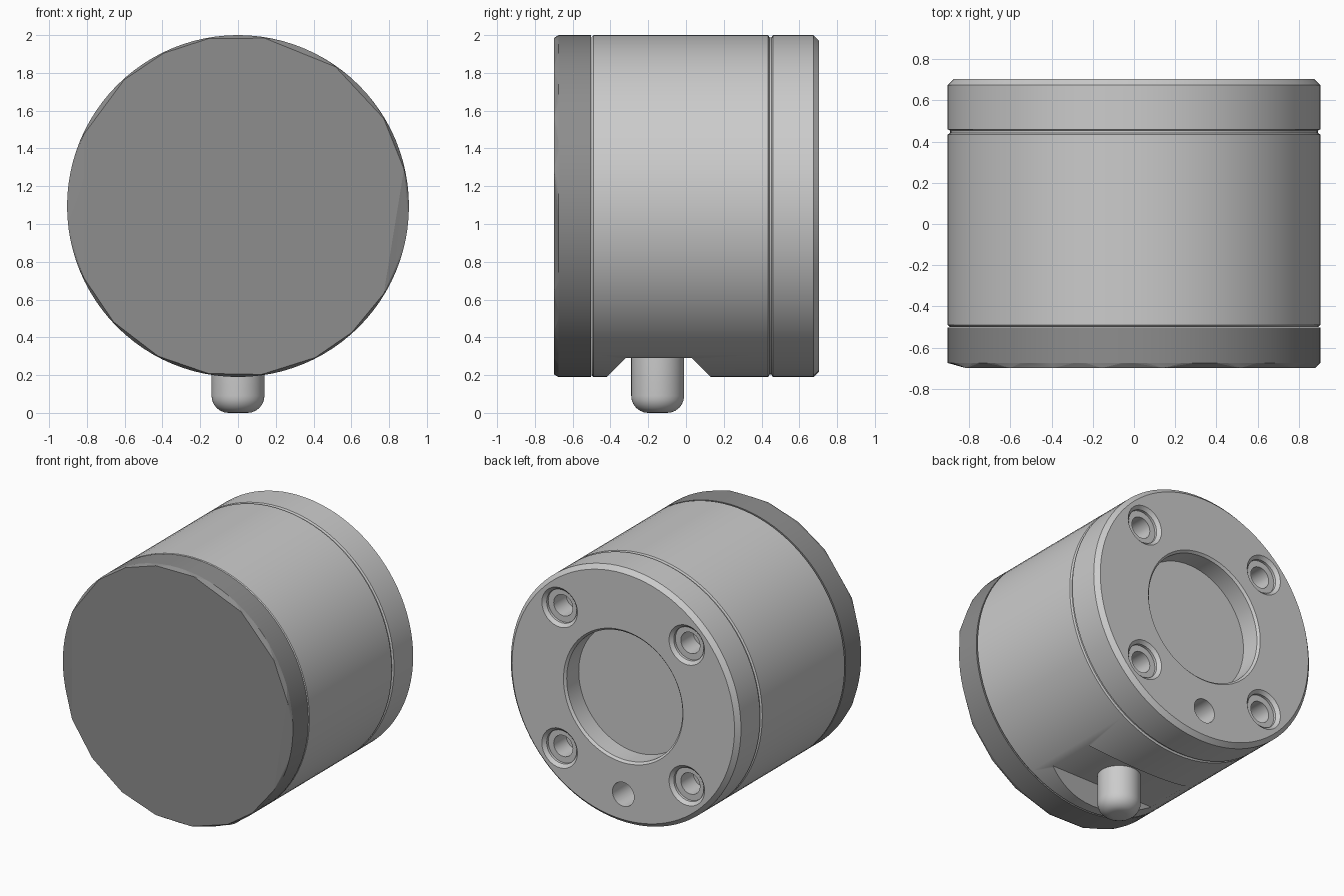
import bpy, bmesh
from math import radians, sin, cos, tau

if "Cube" in bpy.data.objects:
    bpy.data.objects.remove(bpy.data.objects["Cube"], do_unlink=True)

AXIS_Z = 1.095   # height of the housing axis
R = 0.905        # housing radius
BACK = 0.705     # back face position


def make_material(name, v):
    m = bpy.data.materials.new(name)
    m.use_nodes = True
    m.diffuse_color = (v, v, v, 1)
    m.node_tree.nodes["Principled BSDF"].inputs["Base Color"].default_value = (v, v, v, 1)
    return m


light = make_material("light grey metal", 0.6)
dark = make_material("dark grey cover", 0.27)


def finish(name, bm, mat, loc):
    bmesh.ops.recalc_face_normals(bm, faces=bm.faces)
    me = bpy.data.meshes.new(name)
    bm.to_mesh(me)
    bm.free()
    me.materials.append(mat)
    ob = bpy.data.objects.new(name, me)
    ob.location = loc
    bpy.context.collection.objects.link(ob)
    return ob


def lathe(name, profile, mat, loc, steps=96):
    """Revolve (radius, along) points about the y axis."""
    bm = bmesh.new()
    vs = [bm.verts.new((r, y, 0)) for r, y in profile]
    es = [bm.edges.new(pair) for pair in zip(vs, vs[1:])]
    bmesh.ops.spin(bm, geom=vs + es, cent=(0, 0, 0), axis=(0, 1, 0),
                   angle=tau, steps=steps)
    bmesh.ops.remove_doubles(bm, verts=bm.verts, dist=0.0005)
    return finish(name, bm, mat, loc)


def select_only(ob):
    bpy.ops.object.select_all(action='DESELECT')
    ob.select_set(True)
    bpy.context.view_layer.objects.active = ob


def cut(ob, cutter):
    cutter.hide_render = True
    select_only(ob)
    mod = ob.modifiers.new("cut", 'BOOLEAN')
    mod.operation = 'DIFFERENCE'
    mod.solver = 'EXACT'
    mod.object = cutter
    bpy.ops.object.modifier_apply(modifier=mod.name)
    bpy.data.objects.remove(cutter, do_unlink=True)


def smooth(ob, degrees=30):
    select_only(ob)
    bpy.ops.object.shade_smooth_by_angle(angle=radians(degrees))


# Housing: front seam, groove, chamfered back edge and round recess
housing = lathe("housing", [
    (0, -0.5), (R - 0.01, -0.5), (R, -0.49),
    (R, 0.435), (R - 0.012, 0.442), (R - 0.012, 0.453), (R, 0.46),
    (R, BACK - 0.03), (R - 0.03, BACK),
    (0.47, BACK), (0.455, BACK - 0.015), (0.455, BACK - 0.15), (0, BACK - 0.15),
], light, (0, 0, AXIS_Z))

# Four counterbored screw holes
for sx in (-1, 1):
    for sz in (-1, 1):
        cut(housing, lathe("screw_hole_cutter", [
            (0, -0.18), (0.075, -0.18), (0.075, -0.04), (0.118, -0.04),
            (0.118, -0.022), (0.14, 0), (0.14, 0.05), (0, 0.05),
        ], light, (sx * 0.5, BACK, AXIS_Z + sz * 0.5), 32))

# Plain locating hole
cut(housing, lathe("locating_hole_cutter",
                   [(0, -0.25), (0.085, -0.25), (0.085, 0.05), (0, 0.05)],
                   light, (0, BACK, 0.4), 32))

# Sloped flat milled across the underside
bm = bmesh.new()
section = [(-0.52, 0.09), (-0.32, 0.29), (0.03, 0.29), (0.23, 0.09)]
face = bm.faces.new([bm.verts.new((-1, y, z)) for y, z in section])
ext = bmesh.ops.extrude_face_region(bm, geom=[face])["geom"]
bmesh.ops.translate(bm, vec=(2, 0, 0),
                    verts=[g for g in ext if isinstance(g, bmesh.types.BMVert)])
cut(housing, finish("flat_cutter", bm, light, (0, 0, 0)))
smooth(housing)

# Front cover: round band closed by an irregular faceted front
bm = bmesh.new()
for y in (-0.502, -0.675):
    for i in range(96):
        a = tau * i / 96
        bm.verts.new((R * cos(a), y, R * sin(a)))
for deg in (155, 132, 116, 100, 81, 55, 31, 12.5,
            -31, -48, -63, -82, -100, -118, -137, -155):
    a = radians(deg)
    bm.verts.new((0.9 * cos(a), -0.7, 0.9 * sin(a)))
bmesh.ops.convex_hull(bm, input=bm.verts)
bmesh.ops.dissolve_limit(bm, angle_limit=radians(0.5), verts=bm.verts, edges=bm.edges)
cover = finish("front_cover", bm, dark, (0, 0, AXIS_Z))
smooth(cover, 10)

# Pin with a rounded tip, pointing down from the flat
tip = [(0.14 - 0.09 + 0.09 * sin(a), 0.09 - 0.09 * cos(a))
       for a in [radians(15 * i) for i in range(7)]]
pin = lathe("cable_pin", [(0, 0)] + tip + [(0.14, 0.34), (0, 0.34)],
            light, (0, -0.15, 0), 48)
pin.rotation_euler = (radians(90), 0, 0)
smooth(pin)
